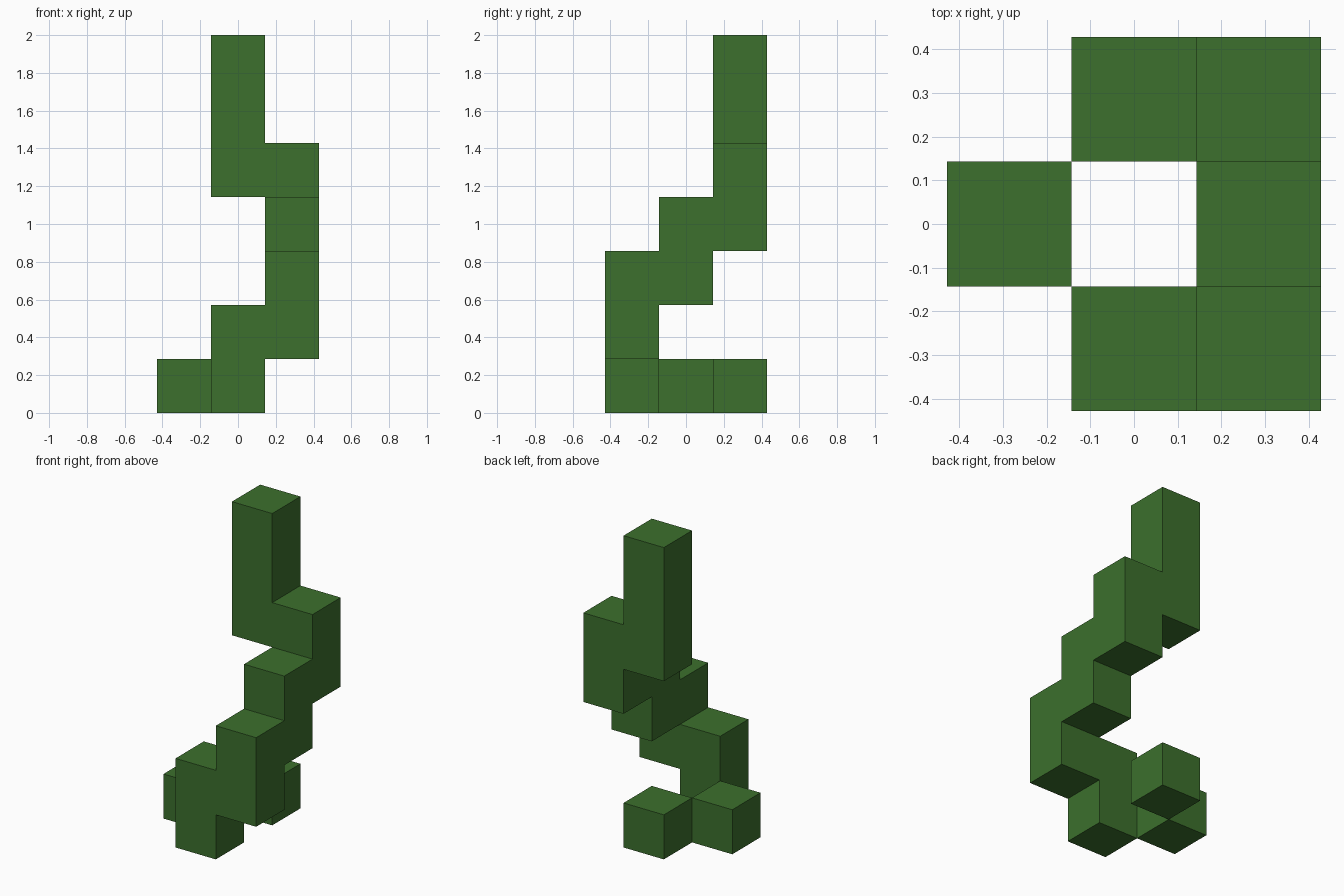
import bpy
import bmesh
from collections import Counter
from math import radians
from mathutils import Matrix, Vector

default = bpy.data.objects.get("Cube")
if default:
    bpy.data.objects.remove(default, do_unlink=True)

UNIT = 2 / 7  # one block; the tower is seven blocks tall

# Occupied (x, y) cells of each layer, bottom to top
LAYERS = [
    [(-1, 0), (0, -1), (0, 1)],  # three feet touching at their corners
    [(0, -1), (1, -1)],
    [(1, -1), (1, 0)],
    [(1, 0), (1, 1)],
    [(1, 1), (0, 1)],
    [(0, 1)],
    [(0, 1)],
]

# Material
green = bpy.data.materials.new("leaf_green")
green.use_nodes = True
color = (0.045, 0.162, 0.026, 1)
green.diffuse_color = color
green.node_tree.nodes["Principled BSDF"].inputs["Base Color"].default_value = color

# Stack the blocks
bm = bmesh.new()
for level, cells in enumerate(LAYERS):
    for x, y in cells:
        center = Vector((x, y, level + 0.5)) * UNIT
        bmesh.ops.create_cube(bm, size=UNIT, matrix=Matrix.Translation(center))


# Remove the hidden walls between touching blocks, then join the shell
def face_key(face):
    return tuple(round(c, 3) for c in face.calc_center_median())


count = Counter(face_key(f) for f in bm.faces)
hidden = [f for f in bm.faces if count[face_key(f)] > 1]
bmesh.ops.delete(bm, geom=hidden, context="FACES")
bmesh.ops.remove_doubles(bm, verts=bm.verts, dist=0.001)
bmesh.ops.dissolve_limit(bm, angle_limit=radians(1), verts=bm.verts, edges=bm.edges)

mesh = bpy.data.meshes.new("spiral_block_tower")
bm.to_mesh(mesh)
bm.free()
mesh.materials.append(green)
tower = bpy.data.objects.new("spiral_block_tower", mesh)
bpy.context.collection.objects.link(tower)
